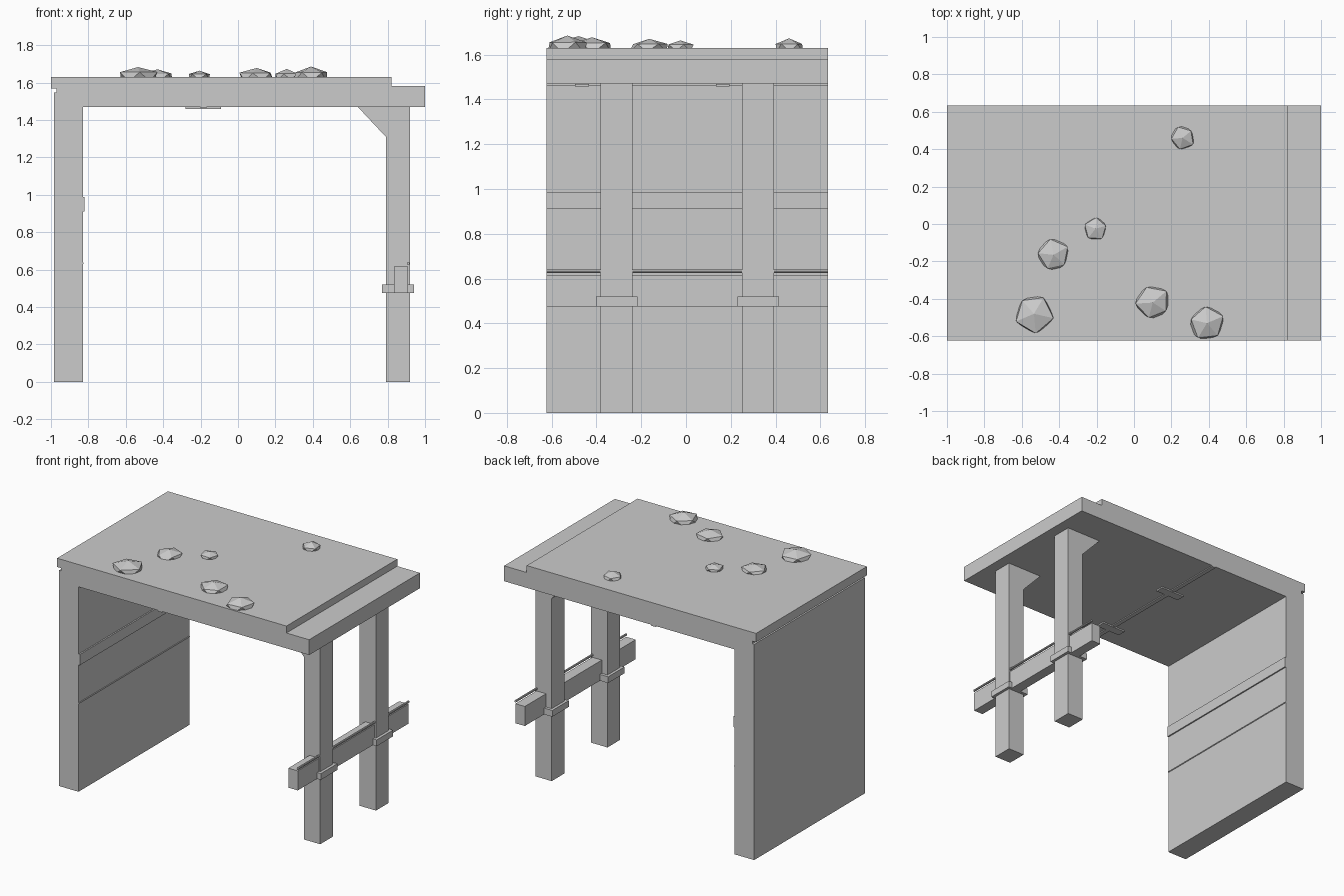
import bpy, bmesh, random
from mathutils import Matrix

cube = bpy.data.objects.get("Cube")
if cube:
    bpy.data.objects.remove(cube, do_unlink=True)

CY = 0.006             # middle of the structure in y
HALF = 0.628           # half its depth
COLUMN_OFFSET = 0.316

concrete = bpy.data.materials.new("grey concrete")
concrete.use_nodes = True
GREY = (0.6, 0.6, 0.6, 1)
concrete.diffuse_color = GREY
concrete.node_tree.nodes["Principled BSDF"].inputs["Base Color"].default_value = GREY


def finish(name, bm):
    bmesh.ops.recalc_face_normals(bm, faces=bm.faces)
    mesh = bpy.data.meshes.new(name)
    bm.to_mesh(mesh)
    bm.free()
    mesh.materials.append(concrete)
    obj = bpy.data.objects.new(name, mesh)
    bpy.context.collection.objects.link(obj)
    return obj


def extrude_profile(name, points, yc=CY, half=HALF):
    """Sweep an x-z outline along y."""
    bm = bmesh.new()
    face = bm.faces.new([bm.verts.new((x, yc - half, z)) for x, z in points])
    swept = bmesh.ops.extrude_face_region(bm, geom=[face])["geom"]
    moved = [v for v in swept if isinstance(v, bmesh.types.BMVert)]
    bmesh.ops.translate(bm, verts=moved, vec=(0, 2 * half, 0))
    return finish(name, bm)


def box(name, x0, x1, z0, z1, yc=CY, half=HALF):
    return extrude_profile(name, [(x0, z0), (x1, z0), (x1, z1), (x0, z1)], yc, half)


def rod(name, x, z, radius):
    bm = bmesh.new()
    bmesh.ops.create_cone(bm, cap_ends=True, segments=8, radius1=radius,
                          radius2=radius, depth=2 * HALF,
                          matrix=Matrix.Translation((x, CY, z)) @ Matrix.Rotation(1.5708, 4, "X"))
    return finish(name, bm)


# Roof slab with a stepped outer edge and a drip groove over the wall
extrude_profile("roof_slab", [
    (-0.985, 1.47), (1.0, 1.47), (1.0, 1.58), (0.82, 1.58), (0.82, 1.63),
    (-1.0, 1.63), (-1.0, 1.567), (-0.97, 1.567), (-0.97, 1.547), (-0.985, 1.547)])

# Solid wall with a raised band and a thin rod along its inner side
box("wall", -0.985, -0.83, 0, 1.47)
box("wall_band", -0.83, -0.82, 0.91, 0.987)
rod("wall_rod", -0.83, 0.634, 0.005)

# Columns with haunches and collars
for side, sign in (("front", -1), ("back", 1)):
    y = CY + sign * COLUMN_OFFSET
    box(side + "_column", 0.79, 0.92, 0, 1.47, y, 0.072)
    extrude_profile(side + "_haunch", [(0.64, 1.47), (0.79, 1.31), (0.79, 1.47)], y, 0.072)
    box(side + "_collar", 0.77, 0.94, 0.475, 0.52, y, 0.093)

# Barrier beam with a rod above its outer edge
box("barrier_beam", 0.835, 0.91, 0.475, 0.615)
rod("barrier_rod", 0.91, 0.632, 0.008)

# Ceiling conduit and its two plates
box("ceiling_conduit", -0.2, -0.168, 1.463, 1.47)
for name, y in (("front_ceiling_plate", -0.465), ("back_ceiling_plate", 0.164)):
    box(name, -0.28, -0.09, 1.458, 1.468, y, 0.031)

# Loose flattened stones on the roof: x, y, radius, height
random.seed(4)
stones = [(-0.535, -0.48, 0.112, 0.055), (-0.43, -0.165, 0.092, 0.038),
          (-0.205, -0.025, 0.066, 0.033), (0.10, -0.42, 0.102, 0.05),
          (0.39, -0.53, 0.102, 0.055), (0.26, 0.46, 0.072, 0.04)]
for i, (x, y, r, h) in enumerate(stones, 1):
    bm = bmesh.new()
    bmesh.ops.create_icosphere(bm, subdivisions=1, radius=1)
    for v in bm.verts:
        v.co *= random.uniform(0.9, 1.08)
    bm.transform(Matrix.Translation((x, y, 1.63))
                 @ Matrix.Rotation(random.uniform(0, 6), 4, "Z")
                 @ Matrix.Diagonal((r, r, h, 1)))
    finish(f"stone_{i}", bm)
